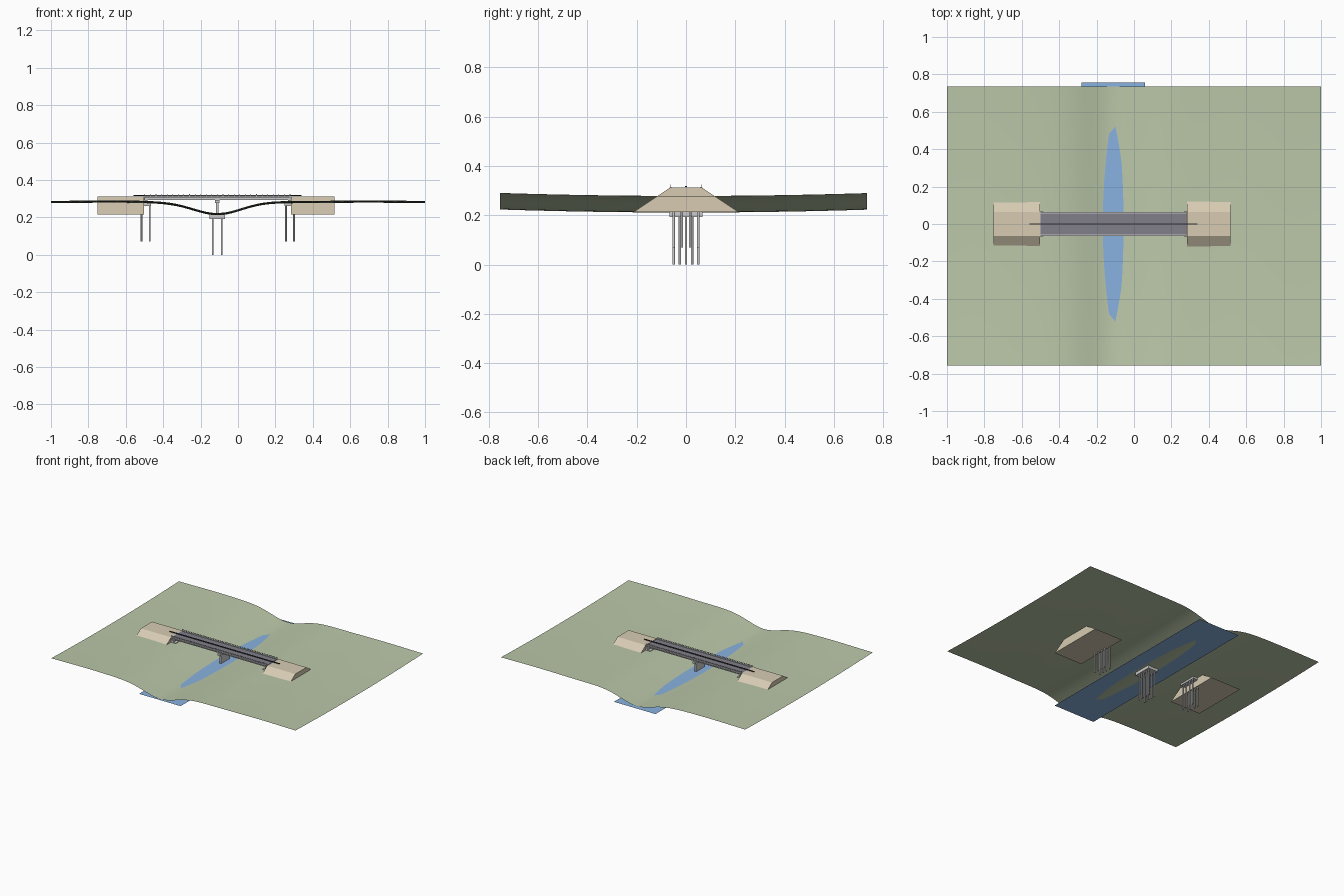
import bpy, bmesh, math

if "Cube" in bpy.data.objects:
    bpy.data.objects.remove(bpy.data.objects["Cube"])


def mat(name, r, g, b):
    m = bpy.data.materials.new(name)
    m.diffuse_color = (r, g, b, 1)
    m.use_nodes = True
    m.node_tree.nodes["Principled BSDF"].inputs["Base Color"].default_value = m.diffuse_color
    return m


GRASS = mat("grass", 0.50, 0.58, 0.40)
WATER = mat("water", 0.25, 0.45, 0.75)
EARTH = mat("earth", 0.68, 0.60, 0.45)
ASPHALT = mat("asphalt", 0.22, 0.21, 0.25)
DARK = mat("dark_line", 0.03, 0.03, 0.03)


def finish(name, bm, material=None):
    me = bpy.data.meshes.new(name)
    bm.to_mesh(me)
    bm.free()
    ob = bpy.data.objects.new(name, me)
    bpy.context.collection.objects.link(ob)
    if material:
        me.materials.append(material)
    return ob


def add_box(bm, x0, x1, y0, y1, z0, z1):
    vs = bmesh.ops.create_cube(bm, size=1)["verts"]
    for v in vs:
        v.co.x = x0 if v.co.x < 0 else x1
        v.co.y = y0 if v.co.y < 0 else y1
        v.co.z = z0 if v.co.z < 0 else z1


def boxes(name, dims, material=None):
    bm = bmesh.new()
    for d in dims:
        add_box(bm, *d)
    return finish(name, bm, material)


def prism(name, profile, x0, x1, material=None):
    # Extrude a (y, z) profile along x
    bm = bmesh.new()
    face = bm.faces.new([bm.verts.new((x0, y, z)) for y, z in profile])
    out = bmesh.ops.extrude_face_region(bm, geom=[face])["geom"]
    for v in out:
        if isinstance(v, bmesh.types.BMVert):
            v.co.x = x1
    bmesh.ops.recalc_face_normals(bm, faces=bm.faces)
    return finish(name, bm, material)


def piles(name, xs, ys, z0, z1, r=0.005):
    bm = bmesh.new()
    for x in xs:
        for y in ys:
            vs = bmesh.ops.create_cone(bm, cap_ends=True, segments=12, radius1=r,
                                       radius2=r, depth=z1 - z0)["verts"]
            bmesh.ops.translate(bm, verts=vs, vec=(x, y, (z0 + z1) / 2))
    ob = finish(name, bm)
    for p in ob.data.polygons:
        p.use_smooth = len(p.vertices) == 4
    return ob


# Terrain sheet with a valley
bm = bmesh.new()
bmesh.ops.create_grid(bm, x_segments=60, y_segments=40, size=1)
for v in bm.verts:
    x, y = v.co.x, v.co.y * 0.746 - 0.01
    valley = math.exp(-((x + 0.11) / 0.13) ** 2 / 2)
    z = 0.277 + 0.012 * (y / 0.75) ** 2 - 0.066 * valley
    v.co = (x, y, z + 0.0015 * math.cos(9 * x) * (1 - valley))
ground = finish("terrain", bm, GRASS)
for p in ground.data.polygons:
    p.use_smooth = True

# Water sheet
bm = bmesh.new()
bm.faces.new([bm.verts.new((x, y, 0.217)) for x, y in
              ((-0.28, -0.757), (0.06, -0.757), (0.06, 0.757), (-0.28, 0.757))])
finish("water", bm, WATER)

# Approach embankments
bank = [(-0.212, 0.214), (0.212, 0.214), (0.065, 0.312), (-0.065, 0.312)]
prism("left_embankment", bank, -0.75, -0.502, EARTH)
prism("right_embankment", bank, 0.284, 0.515, EARTH)

# Deck, girders and kerbs
X0, X1 = -0.5, 0.28
boxes("deck_slab", [(X0, X1, -0.064, 0.064, 0.305, 0.310)])
boxes("road_surface", [(X0, X1, -0.057, 0.057, 0.310, 0.312)], ASPHALT)
girders = []
for i in range(5):
    y = -0.048 + 0.024 * i
    girders += [(X0, X1, y - 0.002, y + 0.002, 0.295, 0.305),
                (X0, X1, y - 0.005, y + 0.005, 0.293, 0.296)]
boxes("girders", girders)
boxes("kerbs", [(X0, X1, s * 0.061 - 0.003, s * 0.061 + 0.003, 0.310, 0.314) for s in (-1, 1)])

# Railings
rail, n = [], 26
for s in (-1, 1):
    y = s * 0.062
    for z in (0.317, 0.3215):
        rail.append((X0, X1, y - 0.001, y + 0.001, z, z + 0.0015))
    for i in range(n + 1):
        x = X0 + 0.002 + (X1 - X0 - 0.004) * i / n
        rail.append((x - 0.0015, x + 0.0015, y - 0.0015, y + 0.0015, 0.313, 0.324))
boxes("railings", rail)

# Road centre line
boxes("centre_line", [(-0.56, 0.34, -0.0035, 0.0035, 0.314, 0.319)], DARK)

# Abutments on piles
for side, cx, d in (("left", -0.494, -1), ("right", 0.278, 1)):
    back = sorted((cx + d * 0.002, cx + d * 0.010))
    boxes(side + "_abutment", [
        (cx - 0.030, cx + 0.030, -0.066, 0.066, 0.260, 0.279),
        (cx - 0.010, cx + 0.010, -0.066, 0.066, 0.279, 0.293),
        (back[0] + d * 0.005, back[1] + d * 0.002, -0.068, 0.068, 0.279, 0.312)])
    piles(side + "_abutment_piles", (cx - 0.022, cx + 0.022),
          (-0.05, -0.0167, 0.0167, 0.05), 0.07, 0.26)

# Central pier on piles
boxes("pier", [
    (-0.153, -0.069, -0.068, 0.068, 0.192, 0.216),
    (-0.118, -0.104, -0.050, 0.050, 0.216, 0.280),
    (-0.122, -0.100, -0.064, 0.064, 0.278, 0.293)])
piles("pier_piles", (-0.135, -0.087), [-0.05 + 0.025 * i for i in range(5)], 0.0, 0.192)
